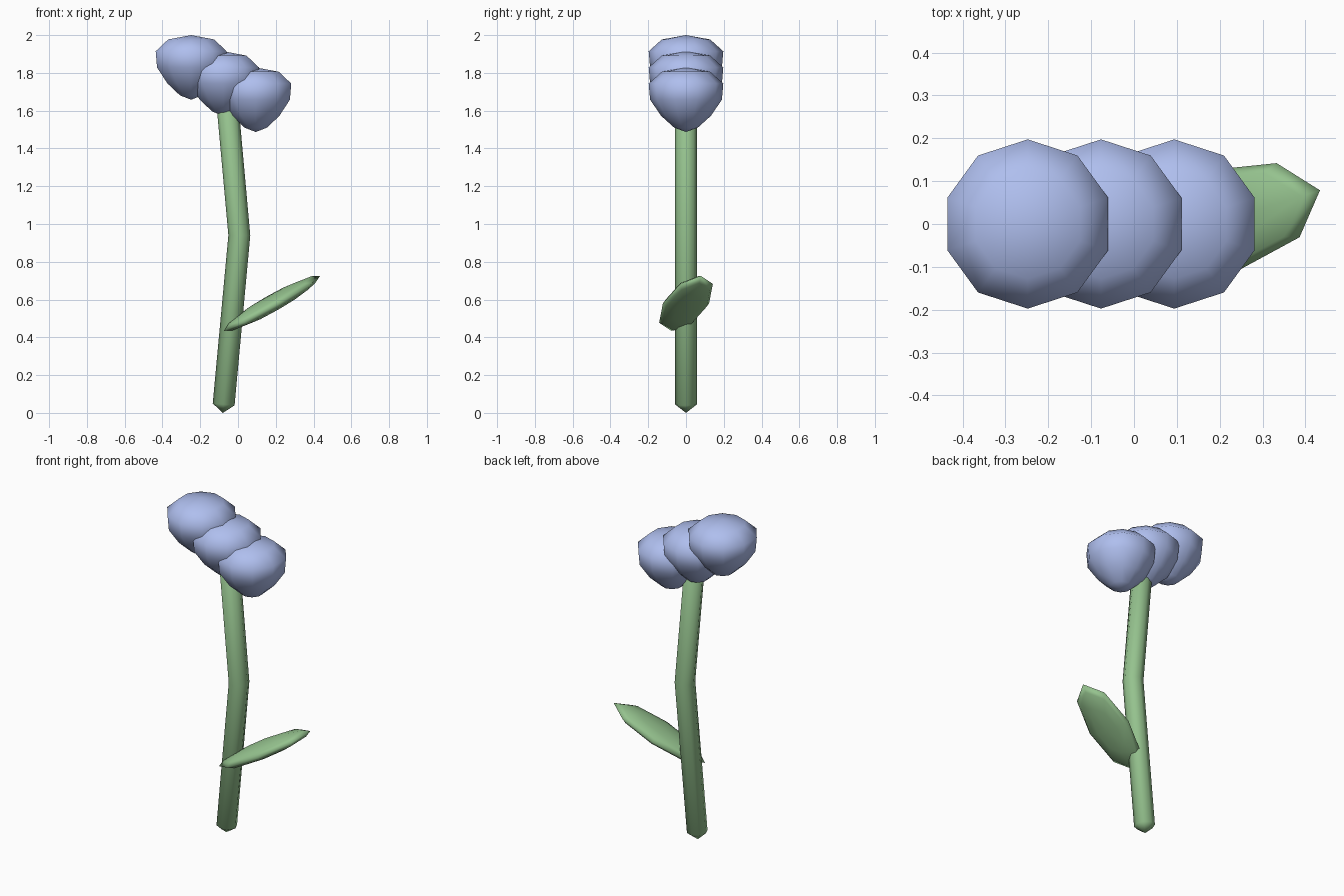
import bpy, bmesh, math
from mathutils import Matrix, Vector

if "Cube" in bpy.data.objects:
    bpy.data.objects.remove(bpy.data.objects["Cube"])


def material(name, rgb):
    m = bpy.data.materials.new(name)
    m.diffuse_color = (*rgb, 1)
    m.use_nodes = True
    m.node_tree.nodes["Principled BSDF"].inputs["Base Color"].default_value = m.diffuse_color
    return m


def finish(bm, name, mat):
    bmesh.ops.recalc_face_normals(bm, faces=bm.faces)
    for f in bm.faces:
        f.smooth = True
    mesh = bpy.data.meshes.new(name)
    bm.to_mesh(mesh)
    bm.free()
    mesh.materials.append(mat)
    obj = bpy.data.objects.new(name, mesh)
    bpy.context.collection.objects.link(obj)
    return obj


def ball(name, mat, segments, size, taper=0.0):
    """Low-poly sphere, scaled, optionally widening towards the top."""
    bm = bmesh.new()
    bmesh.ops.create_uvsphere(bm, u_segments=segments, v_segments=6, radius=1)
    for v in bm.verts:
        k = 1 + taper * v.co.z
        v.co = Vector((v.co.x * k * size[0], v.co.y * k * size[1], v.co.z * size[2]))
    return finish(bm, name, mat)


green = material("leaf_green", (0.30, 0.54, 0.27))
blue = material("petal_blue", (0.43, 0.52, 0.86))

# stem: bent tube with pointed ends
SIDES, R = 8, 0.058
bm = bmesh.new()
rings = []
for x, z, tilt in [(-0.076, 0.045, 0.09), (0.007, 0.94, 0), (-0.069, 1.78, -0.09)]:
    m = Matrix.Translation((x, 0, z)) @ Matrix.Rotation(tilt, 4, 'Y')
    rings.append([bm.verts.new(m @ Vector((R * math.cos(a), R * math.sin(a), 0)))
                  for a in (2 * math.pi * i / SIDES for i in range(SIDES))])
tips = [bm.verts.new((-0.08, 0, 0)), bm.verts.new((-0.073, 0, 1.82))]
for i in range(SIDES):
    j = (i + 1) % SIDES
    for lo, hi in zip(rings, rings[1:]):
        bm.faces.new((lo[i], lo[j], hi[j], hi[i]))
    bm.faces.new((rings[0][j], rings[0][i], tips[0]))
    bm.faces.new((rings[-1][i], rings[-1][j], tips[1]))
finish(bm, "stem", green)

# leaf: flattened ball rising from the stem
leaf = ball("leaf", green, 8, (0.303, 0.128, 0.042))
leaf.location = (0.18, 0, 0.58)
leaf.rotation_euler = (0, -0.5, 0.3)

# blossoms: row of three buds stepping down to the right
for i in range(3):
    bud = ball(f"blossom_{i + 1}", blue, 10, (0.19, 0.19, 0.171), taper=0.4)
    bud.location = (-0.248 + 0.171 * i, 0, 1.829 - 0.0855 * i)
